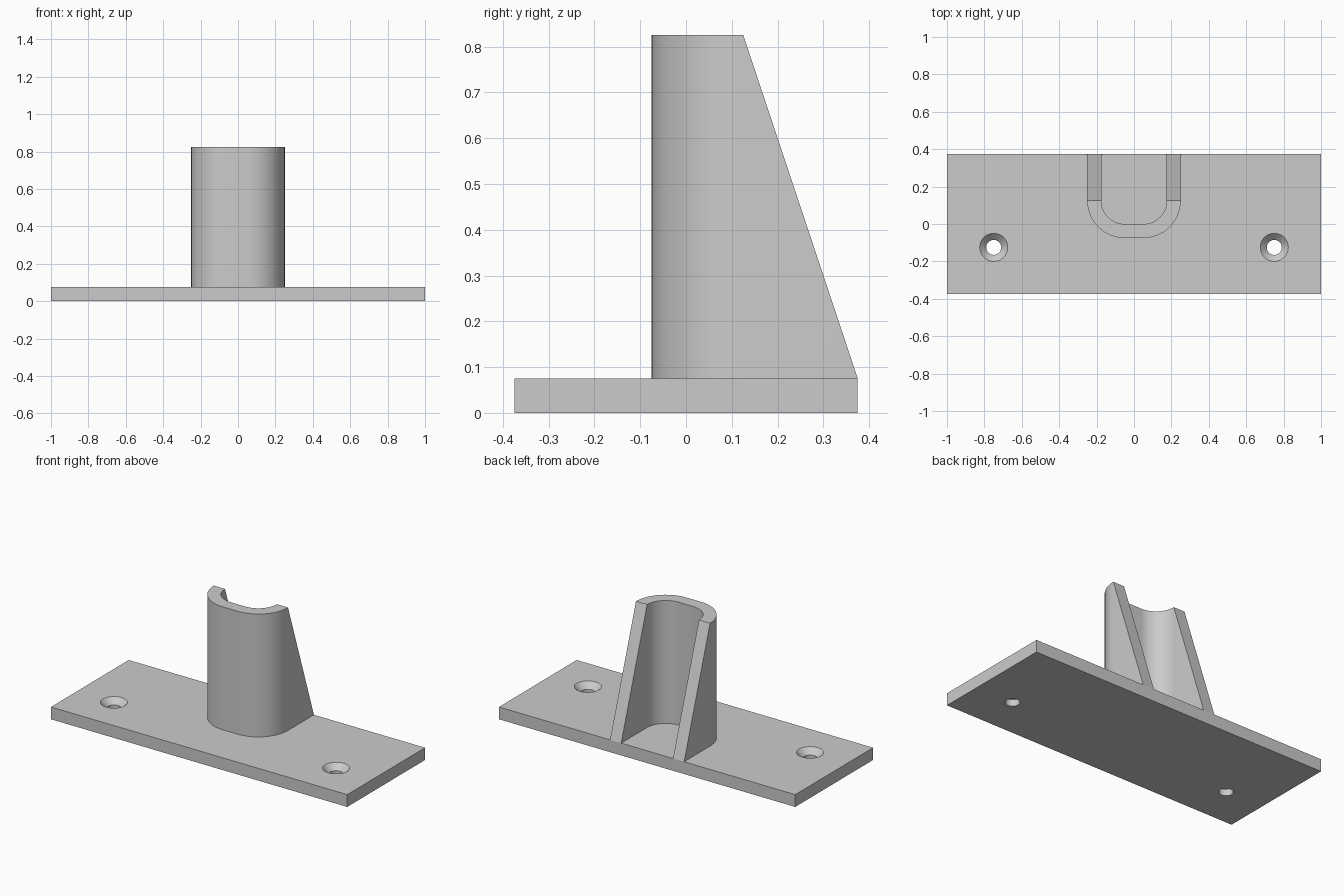
import bpy, bmesh
from math import cos, sin, pi, tau

old = bpy.data.objects.get("Cube")
if old:
    bpy.data.objects.remove(old, do_unlink=True)

PLATE_TOP, SOCKET_TOP = 0.075, 0.825
BACK, ARC_Y = 0.375, 0.125

grey = bpy.data.materials.new("plain_grey")
grey.use_nodes = True
grey.diffuse_color = (0.6, 0.6, 0.6, 1)
grey.node_tree.nodes["Principled BSDF"].inputs["Base Color"].default_value = (0.6, 0.6, 0.6, 1)


def finish(bm, name):
    bmesh.ops.recalc_face_normals(bm, faces=bm.faces)
    mesh = bpy.data.meshes.new(name)
    bm.to_mesh(mesh)
    bm.free()
    mesh.materials.append(grey)
    obj = bpy.data.objects.new(name, mesh)
    bpy.context.collection.objects.link(obj)
    return obj


def select_only(obj):
    bpy.ops.object.select_all(action='DESELECT')
    obj.select_set(True)
    bpy.context.view_layer.objects.active = obj


def screw_cutter(x, y, segments=48):
    """Straight hole that widens into a countersink at the top."""
    bm = bmesh.new()
    rings = []
    for z, r in ((-0.02, 0.04), (0.04, 0.04), (0.095, 0.095)):
        rings.append([bm.verts.new((x + r * cos(tau * i / segments),
                                    y + r * sin(tau * i / segments), z))
                      for i in range(segments)])
    for low, high in zip(rings, rings[1:]):
        for i in range(segments):
            j = (i + 1) % segments
            bm.faces.new((low[i], low[j], high[j], high[i]))
    bm.faces.new(rings[0])
    bm.faces.new(rings[-1])
    return finish(bm, "screw_cutter")


def u_path(radius, steps=20):
    """Open U: straight legs to the back, rounded corners at the front."""
    left = [(0.05 + radius * cos(a), ARC_Y - radius * sin(a))
            for a in (pi / 2 * i / steps for i in range(steps + 1))]
    left.insert(0, (0.05 + radius, BACK))
    return left + [(-x, y) for x, y in reversed(left)]


# Base plate with two countersunk screw holes
bm = bmesh.new()
bmesh.ops.create_cube(bm, size=1)
for v in bm.verts:
    v.co = (v.co.x * 2, v.co.y * 2 * BACK, (v.co.z + 0.5) * PLATE_TOP)
base_plate = finish(bm, "base_plate")
select_only(base_plate)
for side in (-1, 1):
    cutter = screw_cutter(side * 0.75, -0.125)
    cutter.hide_render = True
    cut = base_plate.modifiers.new("screw_hole", 'BOOLEAN')
    cut.operation, cut.solver, cut.object = 'DIFFERENCE', 'EXACT', cutter
    bpy.ops.object.modifier_apply(modifier=cut.name)
    bpy.data.objects.remove(cutter, do_unlink=True)

# U-shaped socket wall, extruded up and sloped at the back
bm = bmesh.new()
outline = u_path(0.2) + u_path(0.125)[::-1]
foot = bm.faces.new([bm.verts.new((x, y, PLATE_TOP)) for x, y in outline])
grown = bmesh.ops.extrude_face_region(bm, geom=[foot], use_keep_orig=True)
for v in (g for g in grown["geom"] if isinstance(g, bmesh.types.BMVert)):
    v.co.z = SOCKET_TOP
    v.co.y = min(v.co.y, ARC_Y)
bmesh.ops.remove_doubles(bm, verts=bm.verts, dist=0.0001)
socket_wall = finish(bm, "socket_wall")

# Smooth the curved walls, keep the edges sharp
for obj in (base_plate, socket_wall):
    select_only(obj)
    bpy.ops.object.shade_smooth_by_angle(angle=pi / 6)
